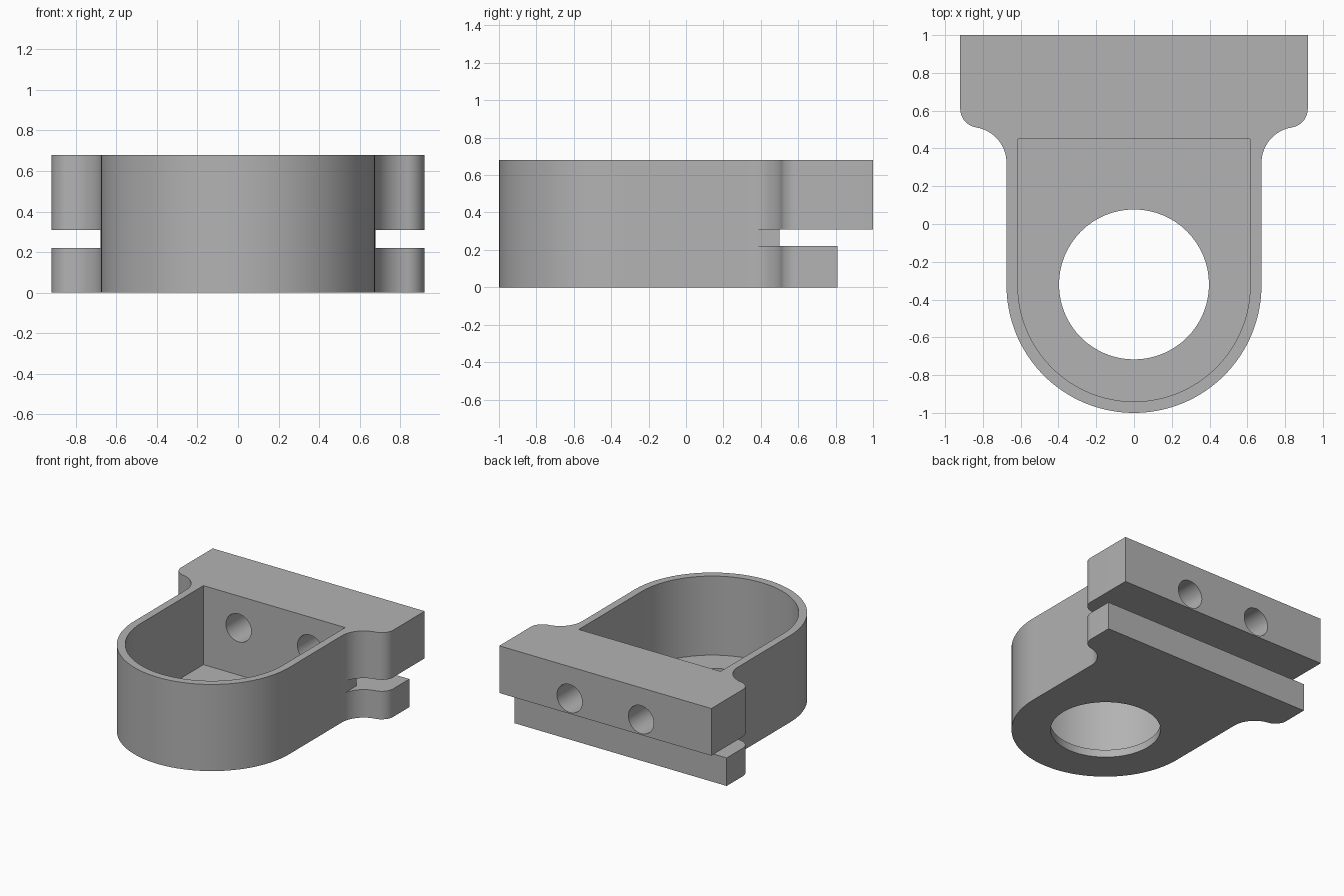
import bpy, bmesh, math
from mathutils import Matrix

if "Cube" in bpy.data.objects:
    bpy.data.objects.remove(bpy.data.objects["Cube"])

grey = bpy.data.materials.new("plain_grey")
grey.diffuse_color = (0.45, 0.45, 0.45, 1)
grey.use_nodes = True
grey.node_tree.nodes["Principled BSDF"].inputs["Base Color"].default_value = grey.diffuse_color


def arc(cx, cy, r, a0, a1, n):
    """Points along an arc, angles in degrees."""
    angles = [math.radians(a0 + (a1 - a0) * i / n) for i in range(n + 1)]
    return [(cx + r * math.cos(a), cy + r * math.sin(a)) for a in angles]


def prism(name, points, z0, z1):
    """Extrude a closed outline between two heights."""
    bm = bmesh.new()
    face = bm.faces.new([bm.verts.new((x, y, z0)) for x, y in points])
    top = bmesh.ops.extrude_face_region(bm, geom=[face])["geom"]
    bmesh.ops.translate(bm, vec=(0, 0, z1 - z0),
                        verts=[v for v in top if isinstance(v, bmesh.types.BMVert)])
    bmesh.ops.recalc_face_normals(bm, faces=bm.faces)
    mesh = bpy.data.meshes.new(name)
    bm.to_mesh(mesh)
    bm.free()
    obj = bpy.data.objects.new(name, mesh)
    bpy.context.collection.objects.link(obj)
    mesh.materials.append(grey)
    return obj


def rect(x0, x1, y0, y1):
    return [(x0, y0), (x1, y0), (x1, y1), (x0, y1)]


# Bracket body: round front, straight sides, S-curved shoulders, wide back flange
CY, H = -0.325, 0.68
tangent = math.degrees(math.atan2(0.2865, -0.045))
shoulder = arc(0.865, 0.3235, 0.19, 180, tangent, 14)
shoulder += arc(0.82, 0.61, 0.10, tangent - 180, 0, 14)[1:]
right = shoulder + [(0.92, 1.0)]
left = [(-x, y) for x, y in reversed(right)]
body = prism("clamp_bracket", arc(0, CY, 0.675, 180, 360, 64) + right + left, 0, H)

cutters = []
# Open pocket with a thin wall and floor
cutters.append(prism("pocket_cutter", arc(0, CY, 0.615, 180, 360, 64)
                     + [(0.615, 0.45), (-0.615, 0.45)], 0.06, H + 0.2))
# Round opening in the floor
cutters.append(prism("floor_hole_cutter", arc(0, -0.32, 0.397, 0, 354.375, 63), -0.2, 0.3))
# Slot that splits the flange and wraps around the core
cutters.append(prism("slot_cutter", [(-1.1, 0.3), (-0.678, 0.3), (-0.678, 0.5), (0.678, 0.5),
                                     (0.678, 0.3), (1.1, 0.3), (1.1, 1.2), (-1.1, 1.2)],
                     0.22, 0.31))
# Shorter lower flange
cutters.append(prism("lower_flange_cutter", rect(-1.2, 1.2, 0.81, 1.3), -0.2, 0.27))
# Two bolt holes running front to back through the upper flange
for x in (-0.31, 0.31):
    hole = prism("bolt_hole_cutter", arc(0, 0, 0.11, 0, 348.75, 31), -0.5, 0.5)
    hole.data.transform(Matrix.Translation((x, 0.75, 0.43)) @ Matrix.Rotation(math.pi / 2, 4, "X"))
    cutters.append(hole)

for cutter in cutters:
    cutter.hide_render = True
    mod = body.modifiers.new(cutter.name, "BOOLEAN")
    mod.operation, mod.solver, mod.object = "DIFFERENCE", "EXACT", cutter

# Bake the cuts, then remove the helpers
graph = bpy.context.evaluated_depsgraph_get()
result = bpy.data.meshes.new_from_object(body.evaluated_get(graph))
body.modifiers.clear()
body.data = result
for cutter in cutters:
    bpy.data.objects.remove(cutter)

bpy.context.view_layer.objects.active = body
body.select_set(True)
bpy.ops.object.shade_smooth_by_angle(angle=math.radians(30))
